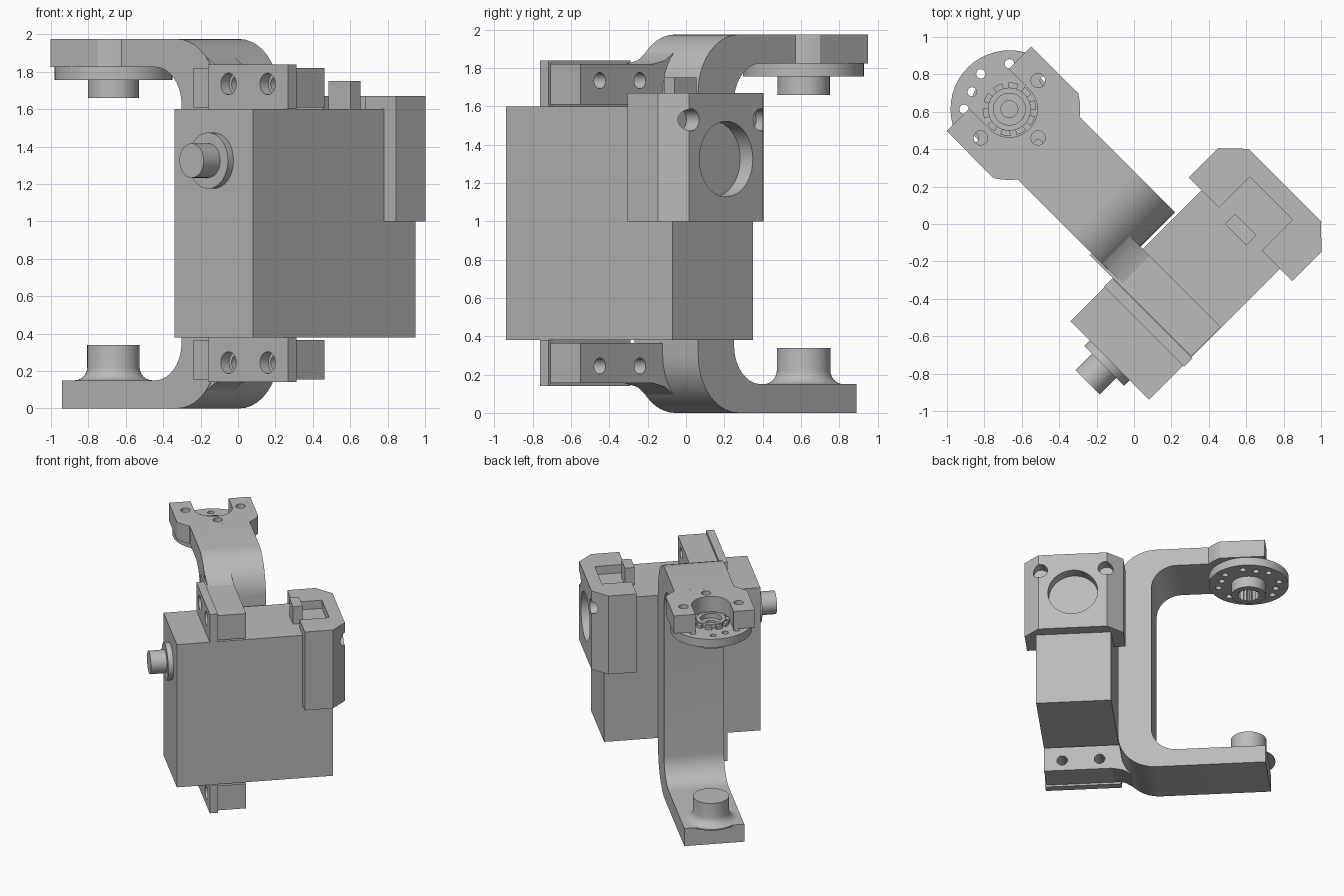
import bpy, bmesh
from math import radians, sin, cos, pi
from mathutils import Vector

cube = bpy.data.objects.get("Cube")
if cube:
    bpy.data.objects.remove(cube, do_unlink=True)

grey = bpy.data.materials.new("plain grey")
grey.use_nodes = True
colour = (0.5, 0.5, 0.5, 1)
grey.diffuse_color = colour
grey.node_tree.nodes["Principled BSDF"].inputs["Base Color"].default_value = colour


def finish(name, bm):
    """Turn a bmesh into an object; the whole assembly is turned 45 degrees."""
    bmesh.ops.remove_doubles(bm, verts=bm.verts, dist=1e-5)
    bmesh.ops.recalc_face_normals(bm, faces=bm.faces)
    mesh = bpy.data.meshes.new(name)
    bm.to_mesh(mesh)
    bm.free()
    mesh.materials.append(grey)
    ob = bpy.data.objects.new(name, mesh)
    bpy.context.collection.objects.link(ob)
    ob.rotation_euler.z = radians(45)
    return ob


def prism(name, pts, axis, lo, hi):
    """Extrude an outline along x (points are y, z) or z (points are x, y)."""
    bm = bmesh.new()
    if axis == "x":
        verts = [bm.verts.new((lo, a, b)) for a, b in pts]
        step = Vector((hi - lo, 0, 0))
    else:
        verts = [bm.verts.new((a, b, lo)) for a, b in pts]
        step = Vector((0, 0, hi - lo))
    face = bm.faces.new(verts)
    ext = bmesh.ops.extrude_face_region(bm, geom=[face], use_keep_orig=True)
    bmesh.ops.translate(bm, vec=step, verts=[g for g in ext["geom"] if isinstance(g, bmesh.types.BMVert)])
    return finish(name, bm)


def box(name, x, y, z):
    return prism(name, [(x[0], y[0]), (x[1], y[0]), (x[1], y[1]), (x[0], y[1])], "z", *z)


def arc(c, r, a0, a1, n=10):
    angles = [radians(a0 + (a1 - a0) * i / n) for i in range(n + 1)]
    return [(c[0] + r * cos(a), c[1] + r * sin(a)) for a in angles]


def rod(name, c, r, axis, lo, hi, n=32):
    return prism(name, arc(c, r, 0, 360 - 360 / n, n - 1), axis, lo, hi)


def lathe(name, profile, c, n=48):
    """Spin a closed (radius, z) outline around a vertical line."""
    bm = bmesh.new()
    rings = [[bm.verts.new((c[0] + r * cos(2 * pi * i / n), c[1] + r * sin(2 * pi * i / n), z))
              for r, z in profile] for i in range(n)]
    for i in range(n):
        a, b = rings[i], rings[(i + 1) % n]
        for j in range(len(profile)):
            k = (j + 1) % len(profile)
            if profile[j][0] + profile[k][0] > 0:
                quad = [a[j], a[k], b[k], b[j]]
                bm.faces.new(quad)
    bmesh.ops.dissolve_degenerate(bm, dist=1e-6, edges=bm.edges)
    return finish(name, bm)


def cut(ob, cutter):
    cutter.hide_render = True
    mod = ob.modifiers.new("cut", "BOOLEAN")
    mod.operation, mod.object, mod.solver = "DIFFERENCE", cutter, "EXACT"
    bpy.context.view_layer.objects.active = ob
    bpy.ops.object.modifier_apply(modifier=mod.name)
    bpy.data.objects.remove(cutter, do_unlink=True)


parts = []

# Motor housing with output shaft
parts.append(box("motor_body", (-0.608, 0.622), (-0.721, -0.127), (0.38, 1.6)))
shaft = (-0.424, 1.325)
parts.append(rod("shaft_collar", shaft, 0.15, "x", -0.65, -0.6))
parts.append(rod("output_shaft", shaft, 0.092, "x", -0.775, -0.6))

# Rear cap with chamfered corners, top slot, round window and corner holes
cap = prism("rear_cap", [(0.382, -0.813), (0.605, -0.813), (0.718, -0.695), (0.718, -0.15),
                         (0.605, -0.032), (0.382, -0.032)], "z", 1.0, 1.67)
cut(cap, box("slot_cutter", (0.3, 0.615), (-0.583, -0.26), (1.59, 1.8)))
cut(cap, rod("window_cutter", (-0.422, 1.325), 0.197, "x", 0.625, 0.9, 48))
for y in (-0.68, -0.164):
    cut(cap, rod("corner_cutter", (y, 1.53), 0.058, "x", 0.625, 0.9))
parts.append(cap)
parts.append(box("cable_plug", (0.343, 0.42), (-0.506, -0.343), (1.55, 1.75)))

# Mounting ears and bracket tabs, top and bottom
for end, ear_z, tab_z, hole_z in (("top", (1.6, 1.84), (1.61, 1.82), 1.735),
                                  ("bottom", (0.14, 0.38), (0.155, 0.365), 0.245)):
    ear = box(end + "_ear", (-0.35, -0.287), (-0.728, -0.124), ear_z)
    tab = box(end + "_tab", (-0.285, -0.062), (-0.717, 0.05), tab_z)
    for y in (-0.278, -0.574):
        cut(ear, rod("ear_cutter", (y, hole_z), 0.058, "x", -0.5, -0.2))
        cut(tab, rod("tab_cutter", (y, hole_z), 0.042, "x", -0.5, 0.2))
    parts += [ear, tab]
    z, up = (1.82, 1) if end == "top" else (0.155, -1)
    parts.append(prism(end + "_tab_fillet", [(-0.18, z), (-0.09, z + 0.02 * up), (-0.03, z + 0.06 * up),
                                             (0.02, z)], "x", -0.268, -0.062))

# C-shaped bracket
outline = [(1.06, 0)] + arc((0.19, 0.3), 0.3, 270, 180) + arc((0.19, 1.675), 0.3, 180, 90)
outline += [(0.609, 1.975), (0.609, 1.825)]
outline += arc((0.355, 1.625), 0.2, 90, 180) + arc((0.355, 0.35), 0.2, 180, 270) + [(1.06, 0.15)]
parts.append(prism("bracket", outline, "x", -0.272, 0.2))

# Forked end of the upper arm
hub = (-0.037, 0.905)
end_y = 1.06
fork = arc(hub, 0.378, -51.5, -32, 6)
fork += [(hub[0] + 0.32, end_y), (hub[0] + 0.15, end_y)]
fork += arc(hub, 0.15, 0, -180, 20)
fork += [(hub[0] - 0.15, end_y), (hub[0] - 0.32, end_y)]
fork += arc(hub, 0.378, -148, -128.5, 6)
fork = prism("arm_fork", fork, "z", 1.825, 1.975)
for a in (0, 180, 270):
    spot = arc(hub, 0.217, a, a, 1)[0]
    cut(fork, rod("screw_cutter", spot, 0.038, "z", 1.7, 2.1, 20))
parts.append(fork)

# Horn disc with splined bore and ring of small holes
horn = lathe("horn_disc", [(0.045, 1.79), (0.045, 1.82), (0.085, 1.82), (0.085, 1.86), (0.115, 1.86),
                           (0.115, 1.825), (0.315, 1.825), (0.315, 1.755), (0.137, 1.755),
                           (0.137, 1.66), (0.07, 1.66), (0.07, 1.79)], hub)
spline = [arc(hub, 0.095 if i % 2 else 0.078, i * 9, i * 9, 1)[0] for i in range(40)]
cut(horn, prism("spline_cutter", spline, "z", 1.6, 1.785))
for quarter in range(4):
    for offset, r in ((0, 0.243), (25, 0.22), (51, 0.243)):
        a = 135 - offset - 90 * quarter
        cut(horn, rod("horn_cutter", arc(hub, r, a, a, 1)[0], 0.025, "z", 1.6, 1.9, 16))
parts.append(horn)

# Teeth around the horn hub
for i in range(10):
    a = i * 36
    tooth = arc(hub, 0.113, a - 11, a + 11, 3) + arc(hub, 0.143, a + 11, a - 11, 3)
    parts.append(prism("hub_tooth", tooth, "z", 1.82, 1.85))

# Pivot boss on the lower arm
flare = arc((0.21, 0.22), 0.07, 180, 270, 6)
parts.append(lathe("pivot_boss", [(0, 0.34)] + [(0.14, 0.34)] + flare + [(0.21, 0.14), (0, 0.14)], hub))

# Smooth round faces while keeping sharp edges
bpy.ops.object.select_all(action="DESELECT")
for ob in parts:
    ob.select_set(True)
bpy.context.view_layer.objects.active = parts[0]
bpy.ops.object.shade_smooth_by_angle(angle=radians(30))
